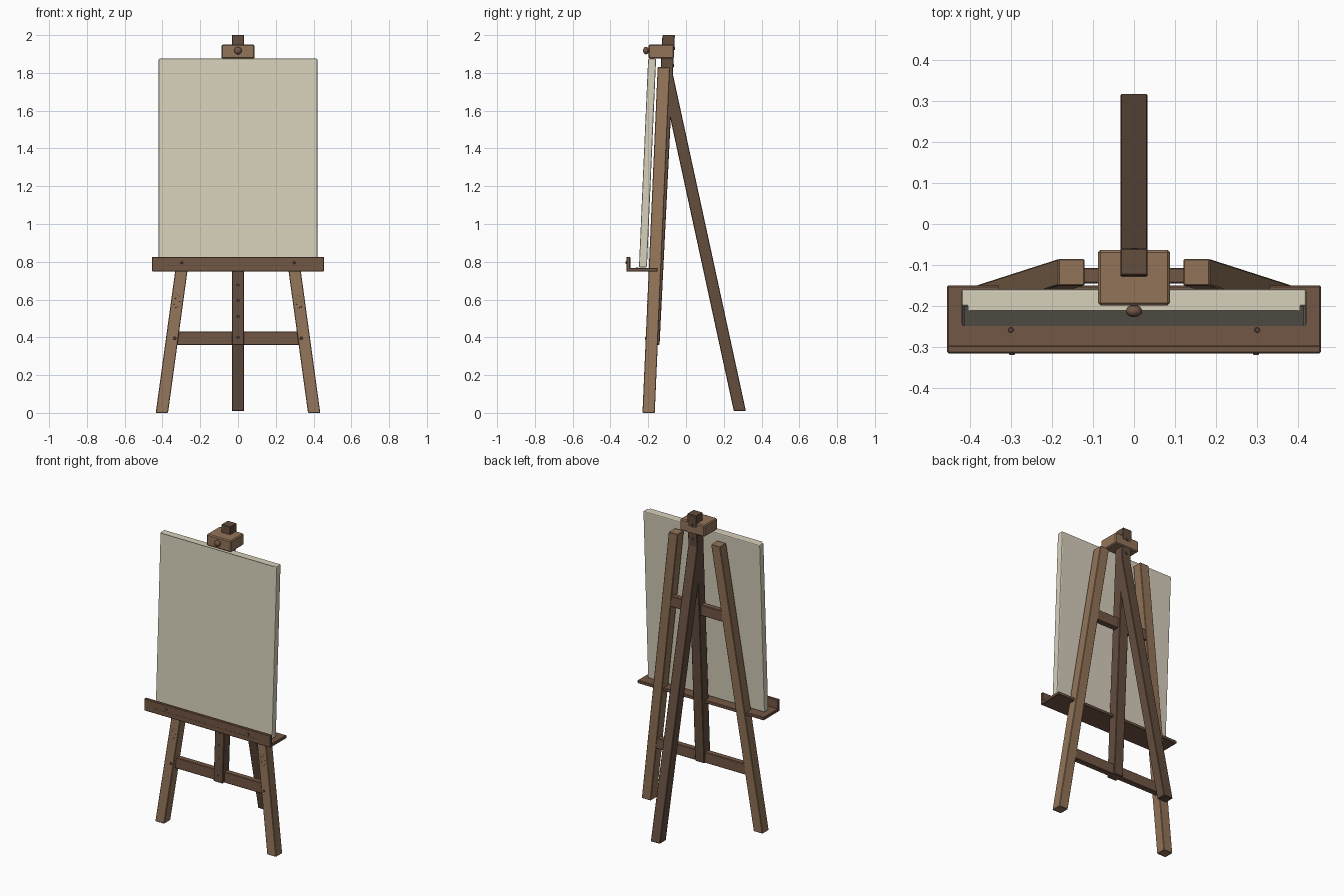
import bpy, bmesh, math
from mathutils import Vector, Matrix

if "Cube" in bpy.data.objects:
    bpy.data.objects.remove(bpy.data.objects["Cube"])


def material(name, rgb):
    m = bpy.data.materials.new(name)
    m.diffuse_color = (*rgb, 1)
    m.use_nodes = True
    m.node_tree.nodes["Principled BSDF"].inputs["Base Color"].default_value = m.diffuse_color
    return m


LIGHT = material("light_wood", (0.29, 0.175, 0.10))
MID = material("mid_wood", (0.17, 0.095, 0.06))
DARK = material("dark_wood", (0.125, 0.075, 0.048))
CLOTH = material("canvas_cloth", (0.68, 0.63, 0.50))
IRON = material("fastener", (0.10, 0.06, 0.045))


def finish(bm, name, mat, bevel=0.0, segments=1):
    bmesh.ops.recalc_face_normals(bm, faces=bm.faces)
    me = bpy.data.meshes.new(name)
    bm.to_mesh(me)
    bm.free()
    me.materials.append(mat)
    ob = bpy.data.objects.new(name, me)
    bpy.context.collection.objects.link(ob)
    if bevel:
        b = ob.modifiers.new("Bevel", "BEVEL")
        b.width, b.segments = bevel, segments
    return ob


def beam_mesh(a, b, sx, sy):
    """Sheared box from bottom centre a to top centre b, ends horizontal."""
    bm = bmesh.new()
    bmesh.ops.create_cube(bm, size=1)
    for v in bm.verts:
        c = Vector(b if v.co.z > 0 else a)
        v.co = c + Vector((v.co.x * sx, v.co.y * sy, 0))
    return bm


def beam(name, a, b, sx, sy, mat, bevel=0.003):
    return finish(beam_mesh(a, b, sx, sy), name, mat, bevel)


def box(name, x, y, z, mat, bevel=0.003):
    cx, cy = sum(x) / 2, sum(y) / 2
    return beam(name, (cx, cy, z[0]), (cx, cy, z[1]), x[1] - x[0], y[1] - y[0], mat, bevel)


def stud(name, pos, r, facing="front", depth=0.006, mat=IRON):
    """Short round fastener head."""
    bm = bmesh.new()
    bmesh.ops.create_cone(bm, cap_ends=True, segments=12, radius1=r, radius2=r * 0.8, depth=depth)
    turn = {"front": math.pi / 2, "back": -math.pi / 2, "up": 0}[facing]
    bm.transform(Matrix.Translation(pos) @ Matrix.Rotation(turn, 4, "X"))
    return finish(bm, name, mat)


SLOPE = 0.044


def leg_y(z):
    return -0.198 + SLOPE * z


def leg_x(z):
    return 0.403 - 0.137 * z


def mast_y(z):
    return -0.173 + 0.0494 * (z - 0.36)


def canvas_y(z):
    return -0.228 + SLOPE * (z - 0.77)


# Splayed front legs with bolts and a ring of small peg holes
for s, side in ((-1, "left"), (1, "right")):
    beam(f"front_leg_{side}", (s * leg_x(0), leg_y(0), 0), (s * leg_x(1.83), leg_y(1.83), 1.83),
         0.065, 0.065, LIGHT)
    stud(f"leg_bolt_{side}", (s * 0.335, leg_y(0.395) - 0.033, 0.395), 0.009)
    for i in range(7):
        t = 2 * math.pi * i / 7
        z = 0.59 + 0.035 * math.sin(t)
        stud(f"leg_hole_{side}_{i}", (s * leg_x(z) + 0.014 * math.cos(t), leg_y(z) - 0.0325, z),
             0.004, depth=0.002)

# Central mast with its peg holes, and the rear leg
beam("mast", (0, mast_y(0.36), 0.36), (0, mast_y(2), 2), 0.066, 0.066, DARK)
for i, z in enumerate((0.4, 0.51, 0.595, 0.675)):
    stud(f"mast_hole_{i}", (0, mast_y(z) - 0.033, z), 0.008, depth=0.003)
for i, z in enumerate((1.84, 1.93)):
    stud(f"mast_back_bolt_{i}", (0, mast_y(z) + 0.034, z), 0.009, "back")
beam("rear_leg", (0, 0.285, 0.01), (0, -0.103, 1.8), 0.066, 0.064, DARK)

# Crossbars between the front legs
for name, z in (("lower_crossbar", 0.395), ("upper_crossbar", 1.37)):
    w, y = leg_x(z), leg_y(z) + 0.012
    box(name, (-w, w), (y - 0.019, y + 0.019), (z - 0.035, z + 0.035), MID)

# Tray with front lip, groove and screws
box("tray_shelf", (-0.455, 0.455), (-0.312, -0.15), (0.748, 0.768), MID)
box("tray_lip", (-0.455, 0.455), (-0.315, -0.295), (0.748, 0.826), MID)
box("tray_groove", (-0.375, 0.375), (-0.3155, -0.312), (0.777, 0.781), IRON, 0)
for s, side in ((-1, "left"), (1, "right")):
    stud(f"lip_screw_{side}", (s * 0.297, -0.316, 0.796), 0.008)
    stud(f"shelf_screw_{side}", (s * 0.3, -0.258, 0.769), 0.007, "up", 0.004)

# Canvas shell: hollow at the back, wrapped edges rounded
Z0, Z1 = 0.77, 1.875
bm = beam_mesh((0, canvas_y(Z0), Z0), (0, canvas_y(Z1), Z1), 0.84, 0.042)
bm.normal_update()
back = max(bm.faces, key=lambda f: f.calc_center_median().y)
bmesh.ops.inset_region(bm, faces=[back], thickness=0.022)
for v in back.verts:
    v.co.y -= 0.0
new = bmesh.ops.extrude_discrete_faces(bm, faces=[back])["faces"]
for v in new[0].verts:
    v.co.y -= 0.032
finish(bm, "canvas", CLOTH, 0.006, 2)


# Wooden stretcher frame behind the canvas
def rail(name, z, h, half):
    a, b = z - h / 2, z + h / 2
    beam(name, (0, canvas_y(a) + 0.004, a), (0, canvas_y(b) + 0.004, b), 2 * half, 0.03, LIGHT, 0.002)


for s, side in ((-1, "left"), (1, "right")):
    beam(f"stretcher_{side}", (s * 0.379, canvas_y(0.793) + 0.004, 0.793),
         (s * 0.379, canvas_y(1.852) + 0.004, 1.852), 0.038, 0.03, LIGHT, 0.002)
rail("stretcher_bottom", 0.812, 0.038, 0.36)
rail("stretcher_middle", 1.322, 0.038, 0.36)
rail("stretcher_top", 1.833, 0.038, 0.36)

# Top clamp block with turning knob
box("clamp_block", (-0.088, 0.088), (-0.198, -0.063), (1.876, 1.95), LIGHT, 0.006)
stud("knob_stem", (0, -0.203, 1.918), 0.01, depth=0.02)
bm = bmesh.new()
bmesh.ops.create_uvsphere(bm, u_segments=16, v_segments=10, radius=0.02)
bm.transform(Matrix.Translation((0, -0.212, 1.918)) @ Matrix.Diagonal((1, 0.75, 1, 1)))
for f in bm.faces:
    f.smooth = True
finish(bm, "clamp_knob", MID)
